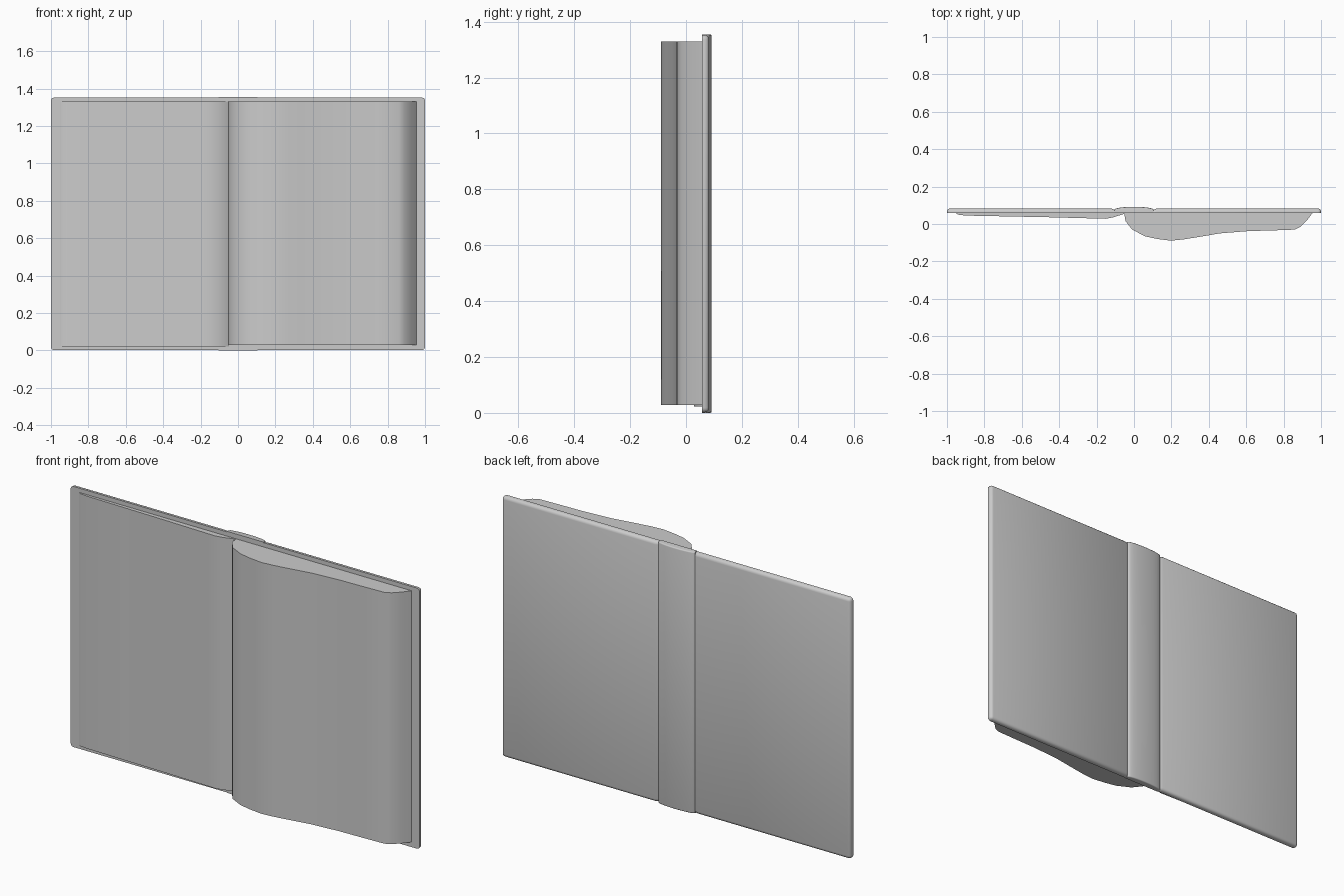
import bpy, bmesh, math

if "Cube" in bpy.data.objects:
    bpy.data.objects.remove(bpy.data.objects["Cube"])


def prism(name, profile, z0, z1):
    """Extrude a closed xy profile upward from z0 to z1."""
    bm = bmesh.new()
    face = bm.faces.new([bm.verts.new((x, y, z0)) for x, y in profile])
    res = bmesh.ops.extrude_face_region(bm, geom=[face])
    for v in res["geom"]:
        if isinstance(v, bmesh.types.BMVert):
            v.co.z = z1
    bmesh.ops.recalc_face_normals(bm, faces=bm.faces)
    mesh = bpy.data.meshes.new(name)
    bm.to_mesh(mesh)
    bm.free()
    obj = bpy.data.objects.new(name, mesh)
    bpy.context.collection.objects.link(obj)
    return obj


def smooth(obj, angle=35):
    bpy.ops.object.select_all(action='DESELECT')
    obj.select_set(True)
    bpy.context.view_layer.objects.active = obj
    bpy.ops.object.shade_smooth_by_angle(angle=math.radians(angle))


def round_back(obj, width, sides):
    """Round the outer edges at the back of a cover piece."""
    bm = bmesh.new()
    bm.from_mesh(obj.data)
    zs = [v.co.z for v in bm.verts]
    lo, hi = min(zs), max(zs)
    edges = []
    for e in bm.edges:
        a, b = (v.co for v in e.verts)
        at_end = abs(a.z - b.z) < 1e-5 and (a.z in (lo, hi))
        on_back = min(a.y, b.y) > 0.068
        outer = sides and min(abs(a.x), abs(b.x)) > 0.99
        if (on_back and (at_end or outer)) or (outer and abs(a.y - b.y) > 0.01):
            edges.append(e)
    bmesh.ops.bevel(bm, geom=edges, offset=width, segments=3, profile=0.5,
                    affect='EDGES', clamp_overlap=True)
    bm.to_mesh(obj.data)
    bm.free()
    smooth(obj)


HEIGHT = 1.353
FRONT, BACK = 0.058, 0.083

# Cover boards
for side, label in ((-1, "left"), (1, "right")):
    outline = [(side * 0.105, FRONT), (side, FRONT), (side, BACK), (side * 0.12, BACK),
               (side * 0.105, 0.076)]
    round_back(prism(f"{label}_cover_board", outline, 0.002, HEIGHT - 0.001), 0.016, True)

# Rounded spine
arc = [(0.105 * math.cos(t), 0.076 + 0.016 * math.sin(t))
       for t in (math.pi * i / 12 for i in range(13))]
spine = prism("spine", [(-0.105, FRONT), (0.105, FRONT)] + arc, 0.0, HEIGHT + 0.002)
round_back(spine, 0.006, False)

# Thick right page block with a swelling near the gutter
right_pages = [(-0.053, 0.06), (-0.045, 0.015), (-0.01, -0.03), (0.06, -0.066),
               (0.125, -0.08), (0.195, -0.089), (0.26, -0.083), (0.33, -0.072),
               (0.46, -0.05), (0.61, -0.038), (0.75, -0.034), (0.86, -0.03),
               (0.89, -0.015), (0.925, 0.02), (0.955, 0.06)]
smooth(prism("right_pages", right_pages, 0.028, 1.33), 40)

# Thin left page block
left_pages = [(-0.955, 0.06), (-0.94, 0.05), (-0.90, 0.045), (-0.70, 0.041),
              (-0.45, 0.036), (-0.19, 0.029), (-0.15, 0.028), (-0.11, 0.036),
              (-0.05, 0.055), (-0.045, 0.06)]
smooth(prism("left_pages", left_pages, 0.022, 1.33), 40)
